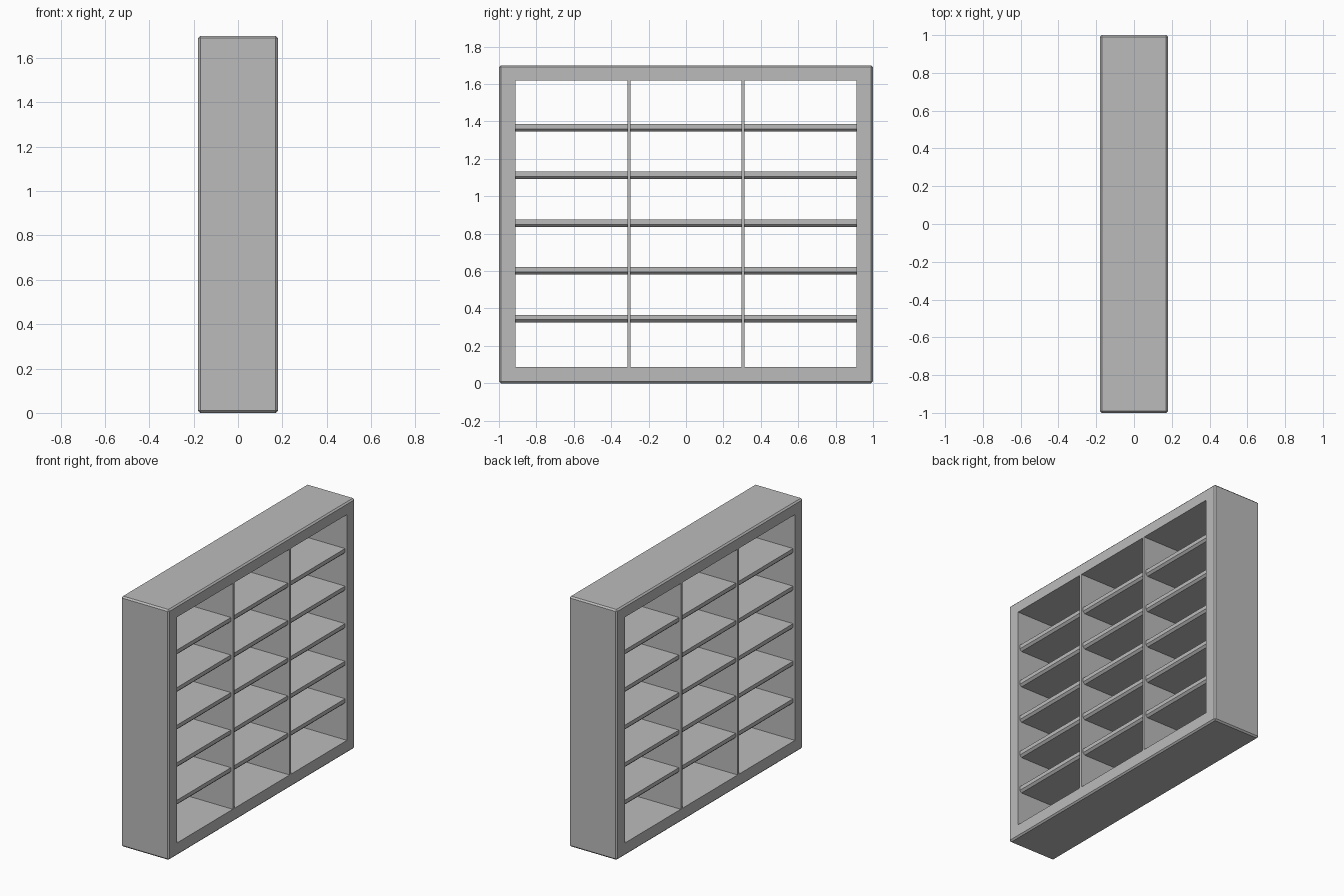
import bpy, bmesh

if "Cube" in bpy.data.objects:
    bpy.data.objects.remove(bpy.data.objects["Cube"])

HX, HY, H = 0.18, 1.0, 1.70          # half depth, half width, height
IY, IZ0, IZ1 = 0.912, 0.087, 1.62    # inner opening
DIV_Y, DIV_T = 0.305, 0.016          # divider position and thickness

gray = bpy.data.materials.new("gray")
gray.diffuse_color = (0.5, 0.5, 0.5, 1)
gray.use_nodes = True
gray.node_tree.nodes["Principled BSDF"].inputs["Base Color"].default_value = gray.diffuse_color


def finish(bm, name):
    bmesh.ops.recalc_face_normals(bm, faces=bm.faces)
    mesh = bpy.data.meshes.new(name)
    bm.to_mesh(mesh)
    bm.free()
    mesh.materials.append(gray)
    obj = bpy.data.objects.new(name, mesh)
    bpy.context.collection.objects.link(obj)
    return obj


def prism(name, profile, y0, y1):
    """Extrude an (x, z) profile from y0 to y1."""
    bm = bmesh.new()
    face = bm.faces.new([bm.verts.new((x, y0, z)) for x, z in profile])
    ext = bmesh.ops.extrude_face_region(bm, geom=[face])
    verts = [v for v in ext["geom"] if isinstance(v, bmesh.types.BMVert)]
    bmesh.ops.translate(bm, verts=verts, vec=(0, y1 - y0, 0))
    return finish(bm, name)


# Outer frame: a rectangular tube, open front and back, with chamfered outer edges
bm = bmesh.new()
outer = [(-HY, 0), (HY, 0), (HY, H), (-HY, H)]
inner = [(-IY, IZ0), (IY, IZ0), (IY, IZ1), (-IY, IZ1)]
rings = [[bm.verts.new((x, y, z)) for y, z in loop]
         for x, loop in ((HX, outer), (-HX, outer), (-HX, inner), (HX, inner))]
for k in range(4):
    a, b = rings[k], rings[(k + 1) % 4]
    for i in range(4):
        j = (i + 1) % 4
        bm.faces.new((a[i], a[j], b[j], b[i]))
outer_verts = set(rings[0] + rings[1])
edges = [e for e in bm.edges if all(v in outer_verts for v in e.verts)]
bmesh.ops.bevel(bm, geom=edges, offset=0.01, segments=1, affect='EDGES')
finish(bm, "frame")

# Two upright dividers, flush with the frame
for side, y in (("left", -DIV_Y), ("right", DIV_Y)):
    prism("divider_" + side,
          [(-HX, IZ0), (HX, IZ0), (HX, IZ1), (-HX, IZ1)],
          y - DIV_T / 2, y + DIV_T / 2)

# Shelves: five in each bay, slightly recessed, chamfered along the lower edges
SX, T, C = 0.166, 0.04, 0.014
h = DIV_T / 2
bays = [(-IY, -DIV_Y - h), (-DIV_Y + h, DIV_Y - h), (DIV_Y + h, IY)]
for row in range(5):
    top = 0.366 + 0.255 * row
    low = top - T
    profile = [(-SX, top), (SX, top), (SX, low + C), (SX - C, low),
               (C - SX, low), (-SX, low + C)]
    for col, (y0, y1) in enumerate(bays):
        prism(f"shelf_{row + 1}_{col + 1}", profile, y0, y1)
